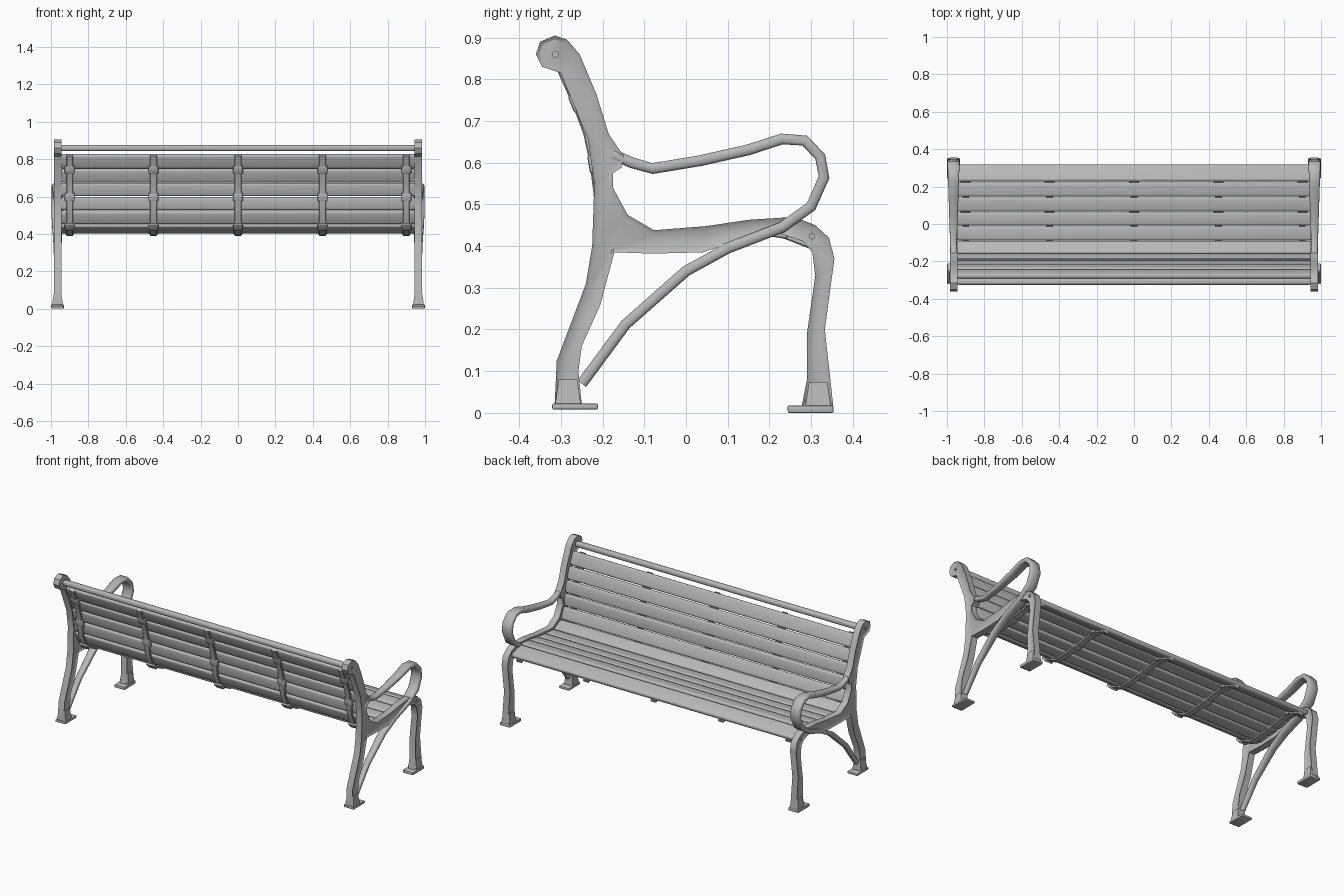
import bpy
import bmesh
from math import radians
from mathutils import Matrix, Vector

default = bpy.data.objects.get("Cube")
if default:
    bpy.data.objects.remove(default)

iron = bpy.data.materials.new("cast_metal_grey")
iron.use_nodes = True
GREY = (0.48, 0.48, 0.48, 1)
iron.diffuse_color = GREY
iron.node_tree.nodes["Principled BSDF"].inputs["Base Color"].default_value = GREY

SIDE_X = 0.965  # centre plane of each end frame


def finish(name, bm, mirrored=False, angle=35):
    """Turn a bmesh into a shaded object, optionally mirrored across x = 0."""
    bmesh.ops.recalc_face_normals(bm, faces=bm.faces)
    mesh = bpy.data.meshes.new(name)
    bm.to_mesh(mesh)
    bm.free()
    mesh.materials.append(iron)
    mesh.shade_smooth()
    mesh.set_sharp_from_angle(angle=radians(angle))
    obj = bpy.data.objects.new(name, mesh)
    bpy.context.collection.objects.link(obj)
    if mirrored:
        obj.modifiers.new("both_sides", 'MIRROR').use_axis[0] = True
    return obj


def add_block(bm, centre, size, tilt=0.0, bevel=0.0, segments=2):
    """Add a rounded box, tilted about the x axis."""
    part = bmesh.new()
    matrix = (Matrix.Translation(centre) @ Matrix.Rotation(tilt, 4, 'X')
              @ Matrix.Diagonal((*size, 1)))
    bmesh.ops.create_cube(part, size=1, matrix=matrix)
    if bevel:
        bmesh.ops.bevel(part, geom=part.edges[:], offset=bevel,
                        segments=segments, profile=0.5, affect='EDGES')
    temp = bpy.data.meshes.new("part")
    part.to_mesh(temp)
    part.free()
    bm.from_mesh(temp)
    bpy.data.meshes.remove(temp)


def path_normals(points):
    normals = []
    for i in range(len(points)):
        t = (points[min(i + 1, len(points) - 1)] - points[max(i - 1, 0)]).normalized()
        normals.append(Vector((-t.y, t.x)))
    return normals


def add_sweep(bm, points, x, thick, width, offset=0.0, round_off=0.0):
    """Sweep a flat bar along a (y, z) path; width is a function of y."""
    rings = []
    for p, n in zip(points, path_normals(points)):
        h, w = thick / 2, width(p.x) / 2
        c = round_off
        section = [(-w, c - h), (c - w, -h), (w - c, -h), (w, c - h),
                   (w, h - c), (w - c, h), (c - w, h), (-w, h - c)]
        ring = []
        for u, v in section:
            q = p + n * (v + offset)
            ring.append(bm.verts.new((x + u, q.x, q.y)))
        rings.append(ring)
    for a, b in zip(rings, rings[1:]):
        for i in range(8):
            j = (i + 1) % 8
            bm.faces.new((a[i], a[j], b[j], b[i]))
    bm.faces.new(rings[0])
    bm.faces.new(rings[-1])


def vectors(pairs):
    return [Vector(p) / 1000 for p in pairs]


# End frame: back post, seat rail and front leg in one outline, sunk panels
outline = vectors([
    (-315, 20), (-250, 20), (-258, 100), (-250, 160), (-205, 260), (-172, 385),
    (-80, 382), (40, 385), (120, 412), (220, 432), (280, 412), (303, 385),
    (310, 330), (290, 190), (290, 80), (278, 18), (353, 18), (333, 200),
    (356, 370), (343, 420), (310, 450), (260, 470), (150, 463), (50, 448),
    (-77, 438), (-140, 475), (-175, 540), (-175, 575), (-155, 588), (-150, 617),
    (-185, 668), (-215, 765), (-255, 860), (-285, 895), (-315, 905), (-350, 890),
    (-360, 860), (-345, 830), (-300, 815), (-235, 655), (-220, 550), (-225, 400),
    (-240, 310), (-310, 125)])
bm = bmesh.new()
sides = []
for x in (SIDE_X - 0.02, SIDE_X + 0.02):
    sides.append([bm.verts.new((x, p.x, p.y)) for p in outline])
caps = [bm.faces.new(sides[0]), bm.faces.new(sides[1])]
for i in range(len(outline)):
    j = (i + 1) % len(outline)
    bm.faces.new((sides[0][i], sides[0][j], sides[1][j], sides[1][i]))
bmesh.ops.recalc_face_normals(bm, faces=bm.faces)
bmesh.ops.inset_individual(bm, faces=caps, thickness=0.009, depth=-0.006)
bmesh.ops.triangulate(bm, faces=caps)
finish("end_frame", bm, mirrored=True)

# Armrest loop running down into the diagonal brace, wider toward the front
arm_path = vectors([
    (-175, 620), (-130, 600), (-80, 586), (35, 605), (150, 631), (230, 657),
    (285, 653), (322, 614), (331, 565), (300, 495), (230, 445), (100, 395),
    (0, 340), (-145, 212), (-250, 70)])
bm = bmesh.new()
add_sweep(bm, arm_path, SIDE_X, 0.026, lambda y: 0.043 + 0.065 * y, round_off=0.006)
finish("armrest_and_brace", bm, mirrored=True, angle=50)

# Feet: flat pads with a flared collar around each leg
for name, y, leg_y, z in (("back_foot", -0.266, -0.283, 0.015),
                          ("front_foot", 0.299, 0.317, 0.009)):
    bm = bmesh.new()
    add_block(bm, (SIDE_X, y, z), (0.068, 0.11, 0.018 if z < 0.01 else 0.014), bevel=0.004)
    lower = bmesh.ops.create_cone(
        bm, cap_ends=True, segments=4, radius1=0.7071, radius2=0.5, depth=1,
        matrix=Matrix.Translation((SIDE_X, leg_y, z + 0.035))
        @ Matrix.Diagonal((0.058, 0.062, 0.06, 1)) @ Matrix.Rotation(radians(45), 4, 'Z'))
    finish(name, bm, mirrored=True)

# Bolt heads on the frame
bm = bmesh.new()
for y, z in ((0.302, 0.424), (-0.313, 0.86)):
    for x in (-0.015, 0.015):
        bmesh.ops.create_cone(
            bm, cap_ends=True, segments=10, radius1=0.008, radius2=0.008, depth=0.008,
            matrix=Matrix.Translation((SIDE_X + x, y, z)) @ Matrix.Rotation(radians(90), 4, 'Y'))
finish("frame_bolts", bm, mirrored=True)

# Slats follow one curve from the seat front to the top of the back
slat_edges = vectors([
    (318, 412), (225, 448), (145, 440), (65, 428), (-10, 420), (-90, 415),
    (-165, 452), (-197, 525), (-206, 600), (-222, 675), (-250, 750), (-285, 828)])
for i, (a, b) in enumerate(zip(slat_edges, slat_edges[1:])):
    mid, run = (a + b) / 2, b - a
    tilt = Vector((1, 0)).angle_signed(run)
    bm = bmesh.new()
    add_block(bm, (0, mid.x, mid.y), (1.9, run.length - 0.006, 0.028),
              tilt=-tilt, bevel=0.011, segments=3)
    finish(("seat_slat_" if i < 5 else "back_slat_") + str(i + 1), bm, angle=50)

# Rounded top rail
bm = bmesh.new()
add_block(bm, (0, -0.308, 0.859), (1.9, 0.034, 0.032), bevel=0.012, segments=3)
finish("top_rail", bm, angle=50)

# Straps behind the slats, with a pad at every second joint
bm = bmesh.new()
strap_normals = path_normals(slat_edges)
for x in (-0.9, -0.452, 0, 0.452, 0.9):
    add_sweep(bm, slat_edges, x, 0.014, lambda y: 0.036, offset=0.018, round_off=0.003)
    for i in (1, 3, 6, 8, 10):
        p, n = slat_edges[i], strap_normals[i]
        c = p + n * 0.02
        tilt = -Vector((0, -1)).angle_signed(n)
        add_block(bm, (x, c.x, c.y), (0.054, 0.045, 0.016), tilt=tilt, bevel=0.006)
finish("slat_straps", bm)
